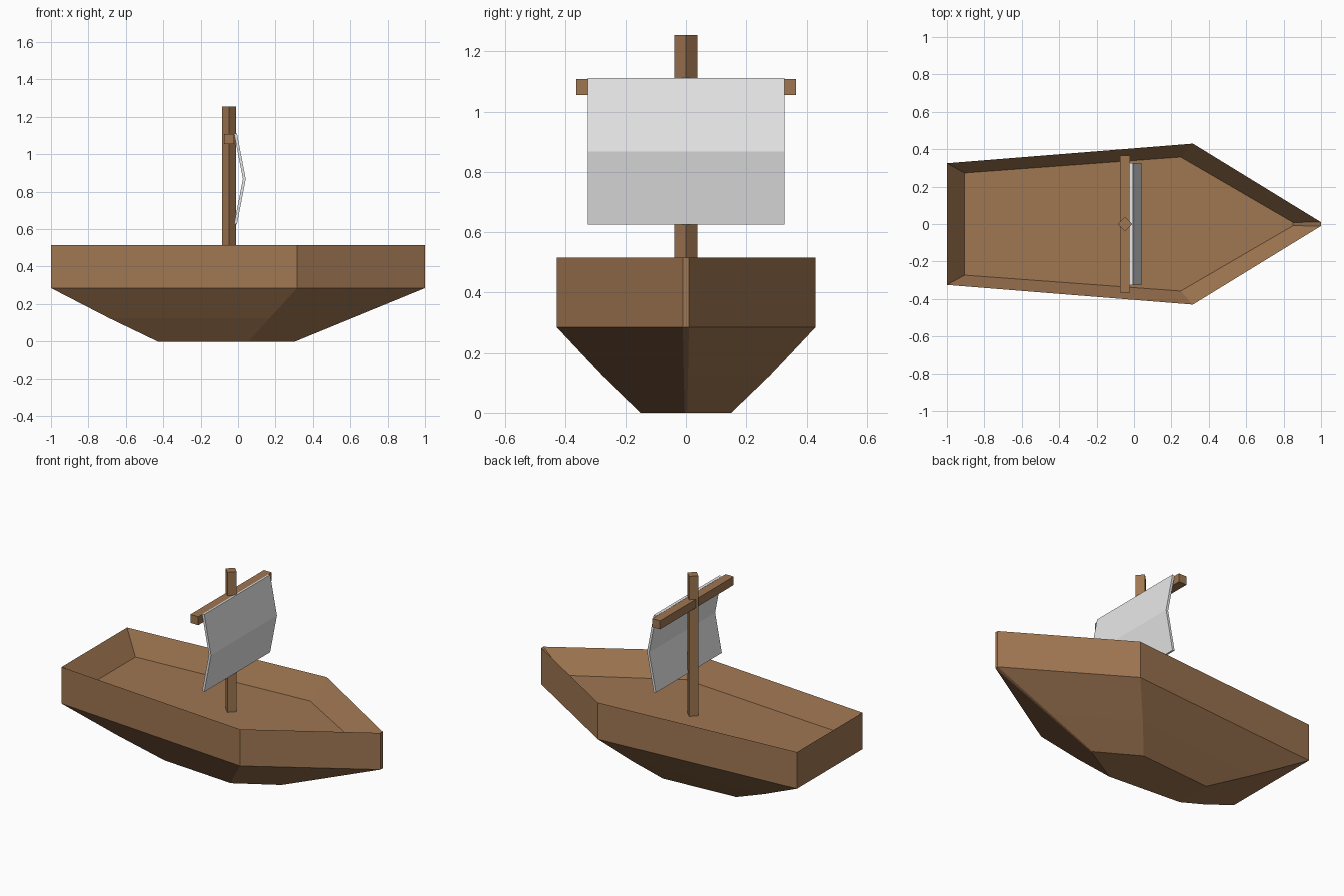
import bpy, bmesh, math

if "Cube" in bpy.data.objects:
    bpy.data.objects.remove(bpy.data.objects["Cube"])


def material(name, rgb):
    m = bpy.data.materials.new(name)
    m.diffuse_color = (*rgb, 1)
    m.use_nodes = True
    m.node_tree.nodes["Principled BSDF"].inputs["Base Color"].default_value = m.diffuse_color
    return m


wood = material("brown wood", (0.352, 0.184, 0.084))
cloth = material("white cloth", (0.80, 0.80, 0.80))


def loft(name, rings, mat):
    """Skin a list of equal-length point rings and cap both ends."""
    bm = bmesh.new()
    loops = [[bm.verts.new(p) for p in ring] for ring in rings]
    n = len(loops[0])
    for a, b in zip(loops, loops[1:]):
        for i in range(n):
            j = (i + 1) % n
            bm.faces.new((a[i], a[j], b[j], b[i]))
    bm.faces.new(loops[0])
    bm.faces.new(loops[-1])
    bmesh.ops.recalc_face_normals(bm, faces=bm.faces)
    mesh = bpy.data.meshes.new(name)
    bm.to_mesh(mesh)
    bm.free()
    mesh.materials.append(mat)
    ob = bpy.data.objects.new(name, mesh)
    bpy.context.collection.objects.link(ob)
    return ob


def deck_ring(z, stern, shoulder, bow):
    """Mirrored boat outline from stern, shoulder and bow (x, half width)."""
    half = [stern, shoulder, bow]
    return [(x, -y, z) for x, y in half] + [(x, y, z) for x, y in reversed(half)]


# Hull: keel, bilge, side walls, rim, then sloping in to the sunken deck
loft("hull", [
    deck_ring(0.0, (-0.43, 0.115), (0.055, 0.15), (0.305, 0.004)),
    deck_ring(0.125, (-0.69, 0.212), (0.17, 0.28), (0.61, 0.007)),
    deck_ring(0.285, (-1.0, 0.325), (0.315, 0.43), (1.0, 0.01)),
    deck_ring(0.515, (-1.0, 0.325), (0.315, 0.43), (1.0, 0.01)),
    deck_ring(0.375, (-0.905, 0.273), (0.25, 0.358), (0.85, 0.009)),
], wood)

# Mast: square post turned 45 degrees
MX, R = -0.048, 0.038
loft("mast", [[(MX + R * math.cos(k * math.pi / 2), R * math.sin(k * math.pi / 2), z)
               for k in range(4)] for z in (0.37, 1.255)], wood)

# Yard: square crossbar
loft("yard", [[(x, y, z) for x, z in
               ((-0.076, 1.055), (-0.021, 1.055), (-0.021, 1.108), (-0.076, 1.108))]
              for y in (-0.365, 0.365)], wood)

# Sail: thin sheet with one crease, bulging forward
sail = [(-0.006, 1.112), (0.041, 0.868), (-0.006, 0.625),
        (-0.021, 0.628), (0.026, 0.868), (-0.021, 1.109)]
loft("sail", [[(x, y, z) for x, z in sail] for y in (-0.327, 0.327)], cloth)
